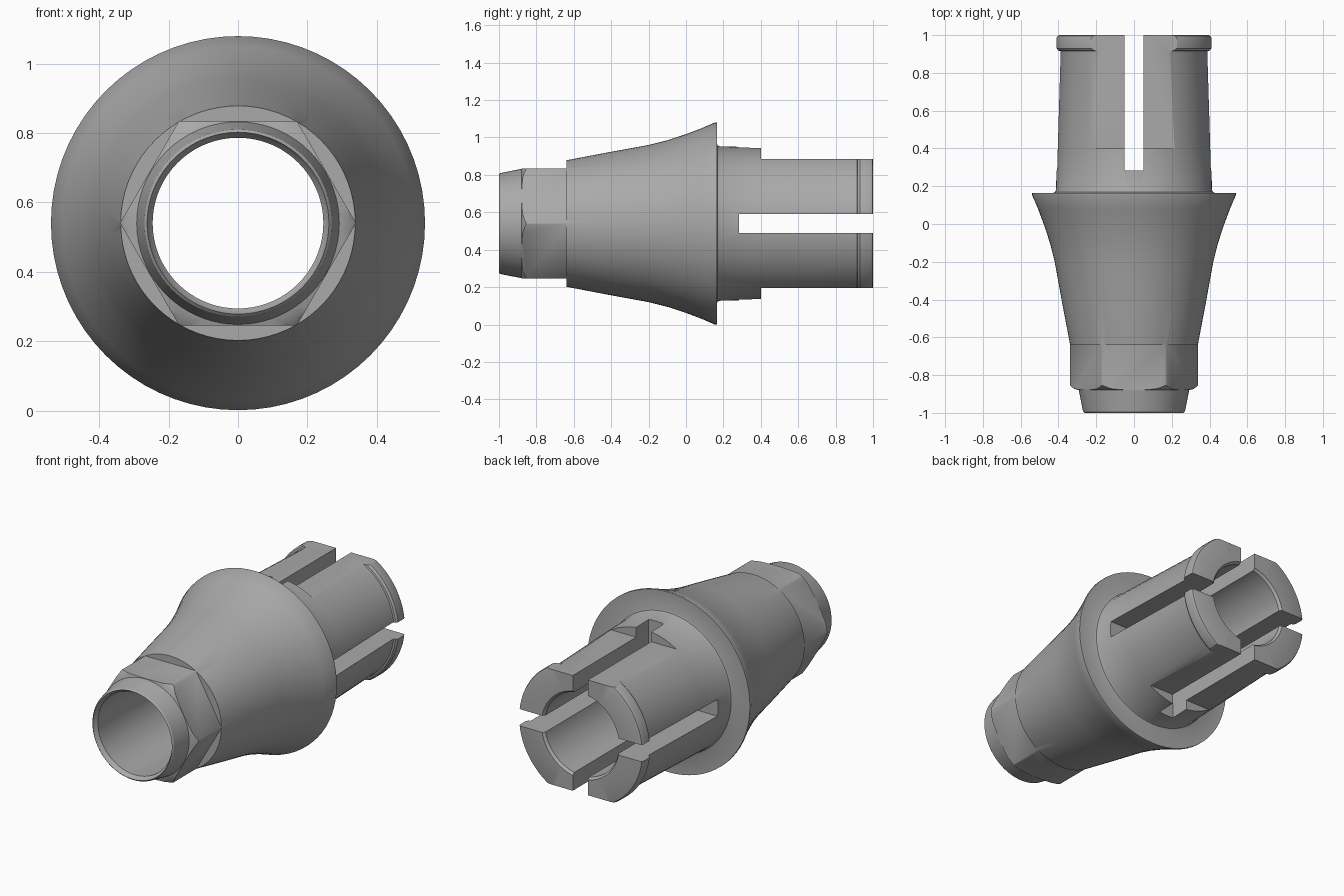
import bpy, bmesh, math
from mathutils import Matrix, Vector

if "Cube" in bpy.data.objects:
    bpy.data.objects.remove(bpy.data.objects["Cube"])

CZ = 0.54      # height of the long axis
SEG = 72

metal = bpy.data.materials.new("grey_metal")
metal.diffuse_color = (0.40, 0.40, 0.40, 1)
metal.use_nodes = True
metal.node_tree.nodes["Principled BSDF"].inputs["Base Color"].default_value = metal.diffuse_color

# Closed profile (y along the axis, radius)
profile = [
    (-1.0, 0.262), (-0.992, 0.270), (-0.88, 0.292),             # nose
    (-0.872, 0.318), (-0.855, 0.338), (-0.64, 0.338),           # hex section
    (-0.42, 0.380), (-0.20, 0.420), (-0.10, 0.445), (0.0, 0.478),
    (0.08, 0.508), (0.152, 0.539), (0.165, 0.539),              # flared cone
    (0.165, 0.428), (0.169, 0.418), (0.18, 0.413),              # fillet
    (0.40, 0.407), (0.90, 0.392),                               # barrel
    (0.915, 0.394), (0.918, 0.404), (0.93, 0.413),
    (0.985, 0.413), (0.996, 0.408), (1.0, 0.398),               # snap lip
    (1.0, 0.258), (0.985, 0.246),                               # bore
    (-0.975, 0.246), (-0.99, 0.258),
]


def revolve(name, pts):
    bm = bmesh.new()
    rings = []
    for i in range(SEG):
        a = 2 * math.pi * i / SEG
        rings.append([bm.verts.new((r * math.cos(a), y, CZ + r * math.sin(a)))
                      for y, r in pts])
    n = len(pts)
    for i in range(SEG):
        p, q = rings[i], rings[(i + 1) % SEG]
        for j in range(n):
            k = (j + 1) % n
            bm.faces.new((p[j], p[k], q[k], q[j]))
    bmesh.ops.recalc_face_normals(bm, faces=bm.faces)
    me = bpy.data.meshes.new(name)
    bm.to_mesh(me)
    bm.free()
    ob = bpy.data.objects.new(name, me)
    bpy.context.collection.objects.link(ob)
    me.materials.append(metal)
    return ob


def cut(target, lo, hi, angle=0.0):
    """Subtract a box given relative to the axis and turned about it."""
    lo, hi = Vector(lo), Vector(hi)
    bm = bmesh.new()
    bmesh.ops.create_cube(bm, size=1.0)
    for v in bm.verts:
        v.co = Vector([(lo[i] + hi[i]) / 2 + v.co[i] * (hi[i] - lo[i]) for i in range(3)])
    bm.transform(Matrix.Translation((0, 0, CZ)) @ Matrix.Rotation(angle, 4, 'Y'))
    me = bpy.data.meshes.new("cutter")
    bm.to_mesh(me)
    bm.free()
    me.materials.append(metal)
    box = bpy.data.objects.new("cutter", me)
    bpy.context.collection.objects.link(box)
    box.hide_render = True
    mod = target.modifiers.new("cut", 'BOOLEAN')
    mod.operation = 'DIFFERENCE'
    mod.solver = 'EXACT'
    mod.object = box
    bpy.context.view_layer.objects.active = target
    bpy.ops.object.modifier_apply(modifier=mod.name)
    bpy.data.objects.remove(box)


body = revolve("connector_sleeve", profile)

# Six wrench flats behind the nose
for k in range(6):
    cut(body, (-0.5, -0.95, 0.2945), (0.5, -0.64, 0.6), k * math.pi / 3)

# Flats on top and bottom of the barrel
for k in range(2):
    cut(body, (-0.6, 0.40, 0.345), (0.6, 1.2, 0.7), k * math.pi)

# Crossed slots that split the barrel into four fingers
for k in range(2):
    cut(body, (-0.05, 0.283, -0.7), (0.05, 1.2, 0.7), k * math.pi / 2)

# Smooth round surfaces, crisp machined edges
bpy.ops.object.select_all(action='DESELECT')
body.select_set(True)
bpy.context.view_layer.objects.active = body
bpy.ops.object.shade_smooth_by_angle(angle=math.radians(28))
